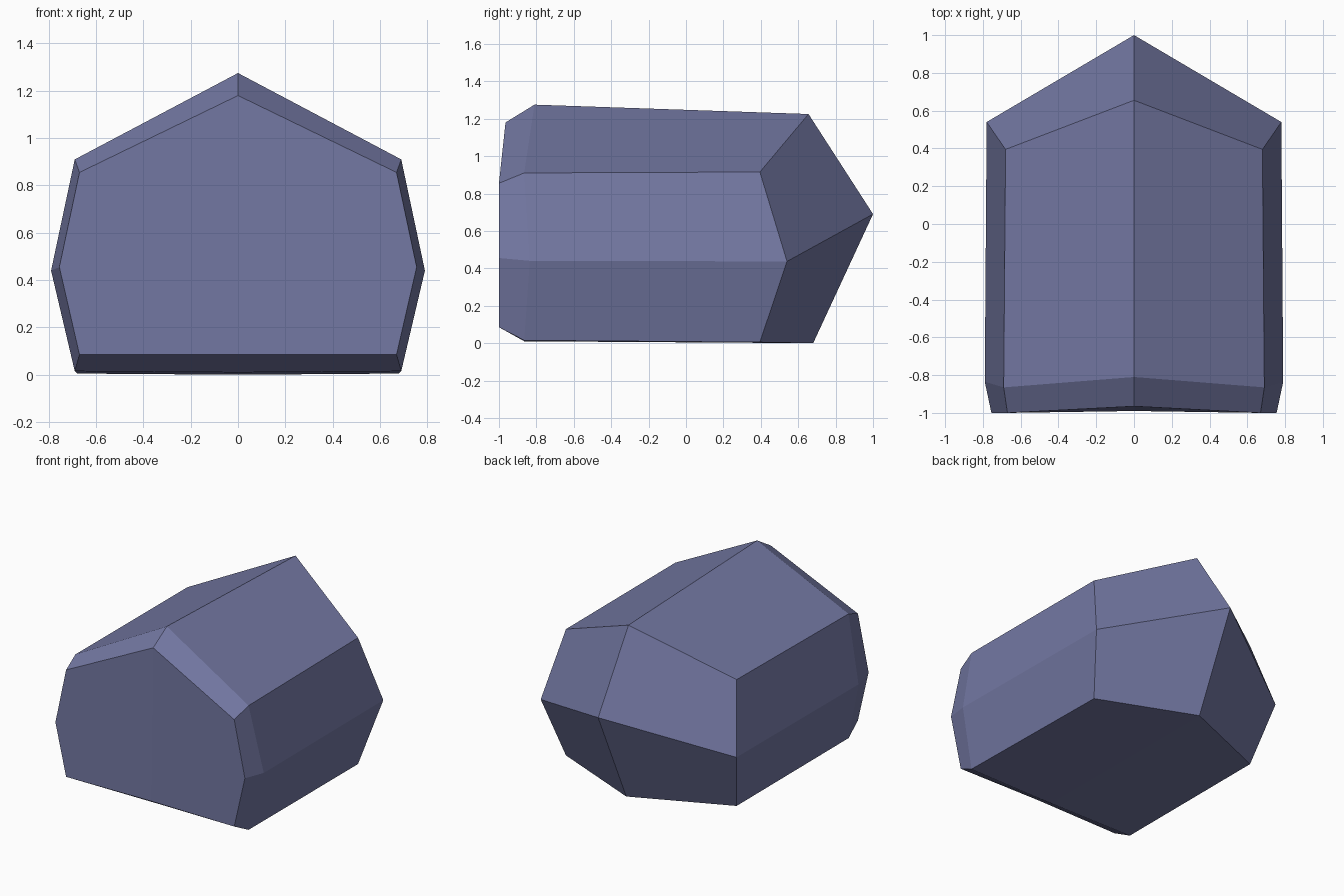
import bpy, bmesh

if "Cube" in bpy.data.objects:
    bpy.data.objects.remove(bpy.data.objects["Cube"])

# Half cross-sections: ridge, shoulder, side, bottom corner, bottom centre
front_cap = [(0, -0.965, 1.18), (0.67, -1.0, 0.855), (0.755, -1.0, 0.455),
             (0.67, -1.0, 0.085), (0, -0.99, 0.085)]
front_ring = [(0, -0.81, 1.275), (0.69, -0.865, 0.91), (0.79, -0.835, 0.44),
              (0.69, -0.865, 0.015), (0, -0.865, 0.01)]
back_ring = [(0, 0.655, 1.225), (0.68, 0.395, 0.915), (0.78, 0.54, 0.437),
             (0.68, 0.395, 0.005), (0, 0.68, 0.0)]
back_tip = (0, 1.0, 0.69)

bm = bmesh.new()
rings = [[bm.verts.new(p) for p in ring] for ring in (front_cap, front_ring, back_ring)]

# Bevel band and long body facets
for a, b in zip(rings, rings[1:]):
    for i in range(4):
        bm.faces.new((a[i], a[i + 1], b[i + 1], b[i]))

# Flat front and pointed back
bm.faces.new(rings[0])
tip = bm.verts.new(back_tip)
back = rings[2]
bm.faces.new((tip, back[0], back[1], back[2]))
bm.faces.new((tip, back[2], back[3], back[4]))

# Mirror the half across x = 0 and weld the seam
half = bmesh.ops.duplicate(bm, geom=bm.verts[:] + bm.edges[:] + bm.faces[:])
for v in half["geom"]:
    if isinstance(v, bmesh.types.BMVert):
        v.co.x = -v.co.x
bmesh.ops.remove_doubles(bm, verts=bm.verts[:], dist=0.0005)
bmesh.ops.recalc_face_normals(bm, faces=bm.faces[:])

mesh = bpy.data.meshes.new("faceted_rock")
bm.to_mesh(mesh)
bm.free()
rock = bpy.data.objects.new("faceted_rock", mesh)
bpy.context.collection.objects.link(rock)

# Slate blue colour
mat = bpy.data.materials.new("slate blue")
mat.diffuse_color = (0.17, 0.185, 0.36, 1)
mat.use_nodes = True
mat.node_tree.nodes["Principled BSDF"].inputs["Base Color"].default_value = mat.diffuse_color
mesh.materials.append(mat)
